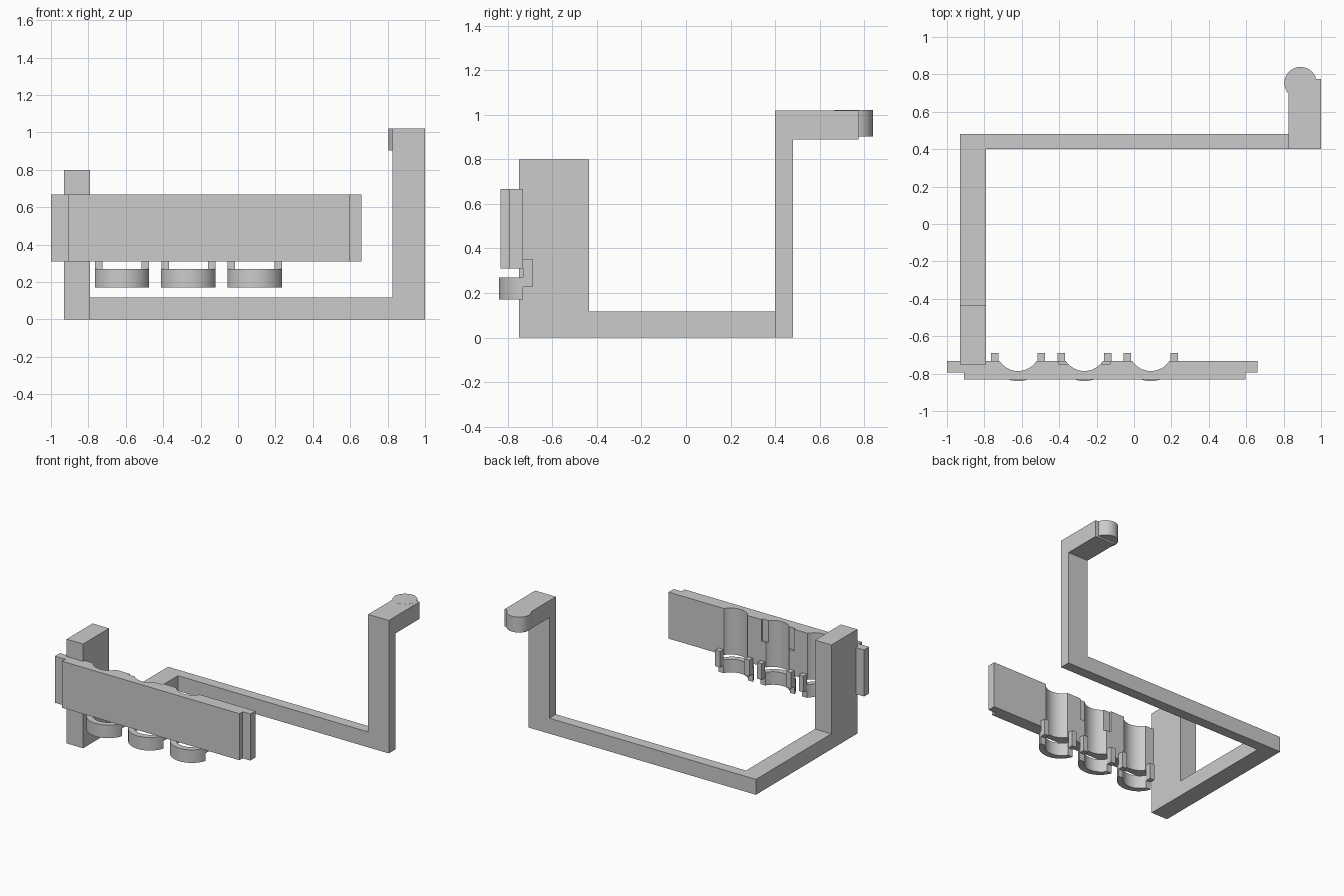
import bpy
import bmesh
from math import sqrt, atan2, cos, sin, pi, radians

default_cube = bpy.data.objects.get("Cube")
if default_cube:
    bpy.data.objects.remove(default_cube, do_unlink=True)

grey = bpy.data.materials.new("plain grey")
grey.use_nodes = True
grey.diffuse_color = (0.6, 0.6, 0.6, 1)
grey.node_tree.nodes["Principled BSDF"].inputs["Base Color"].default_value = (0.6, 0.6, 0.6, 1)


def prism(name, outline, z0, z1, smooth=False):
    """Extrude a plan outline from z0 up to z1."""
    bm = bmesh.new()
    base = bm.faces.new([bm.verts.new((x, y, z0)) for x, y in outline])
    top = bmesh.ops.extrude_face_region(bm, geom=[base])["geom"]
    verts = [v for v in top if isinstance(v, bmesh.types.BMVert)]
    bmesh.ops.translate(bm, verts=verts, vec=(0, 0, z1 - z0))
    bmesh.ops.recalc_face_normals(bm, faces=bm.faces)
    mesh = bpy.data.meshes.new(name)
    bm.to_mesh(mesh)
    bm.free()
    mesh.materials.append(grey)
    obj = bpy.data.objects.new(name, mesh)
    bpy.context.collection.objects.link(obj)
    if smooth:
        activate(obj)
        bpy.ops.object.shade_smooth_by_angle(angle=radians(30))
    return obj


def activate(obj):
    bpy.ops.object.select_all(action="DESELECT")
    obj.select_set(True)
    bpy.context.view_layer.objects.active = obj


def box(name, x0, x1, y0, y1, z0, z1):
    return prism(name, [(x0, y0), (x1, y0), (x1, y1), (x0, y1)], z0, z1)


def dip(cx, cy, r, y_end, steps=24):
    """Front-bulging arc from right to left, ending where it meets y_end."""
    a = atan2(y_end - cy, sqrt(r * r - (y_end - cy) ** 2))
    sweep = -pi - 2 * a
    return [(cx + r * cos(a + sweep * i / steps), cy + r * sin(a + sweep * i / steps))
            for i in range(steps + 1)]


# Bent frame
LEG0, LEG1 = -0.93, -0.79
box("front_post", LEG0, LEG1, -0.75, -0.435, 0, 0.8)
box("side_beam", LEG0, LEG1, -0.435, 0.4, 0, 0.118)
box("back_beam", LEG0, 0.825, 0.4, 0.48, 0, 0.118)
box("back_post", 0.825, 1, 0.4, 0.48, 0, 1.02)
box("top_arm", 0.825, 1, 0.48, 0.775, 0.89, 1.02)
knob = [(0.89 + 0.086 * cos(i * pi / 24), 0.754 + 0.086 * sin(i * pi / 24)) for i in range(48)]
prism("arm_knob", knob, 0.903, 1.021, smooth=True)

# Stepped rail with three scallops in its back face
BACK, STEP, FRONT = -0.732, -0.793, -0.832
centres = [-0.62, -0.265, 0.09]
outline = [(-1, BACK), (-1, STEP), (-0.91, STEP), (-0.91, FRONT),
           (0.595, FRONT), (0.595, STEP), (0.66, STEP), (0.66, BACK)]
for cx in reversed(centres):
    outline += dip(cx, -0.668, 0.118, BACK)
rail = prism("rail", outline, 0.31, 0.667, smooth=True)

# Shallow recesses beside the middle scallop
for side in (-1, 1):
    x0, x1 = sorted(centres[1] + side * d for d in (0.08, 0.138))
    cutter = box("recess_cutter", x0, x1, -0.748, -0.6, 0.5, 0.8)
    cutter.hide_render = True
    cut = rail.modifiers.new("recess", "BOOLEAN")
    cut.object = cutter
    cut.solver = "EXACT"
    activate(rail)
    bpy.ops.object.modifier_apply(modifier=cut.name)
    bpy.data.objects.remove(cutter, do_unlink=True)

# Half rings hung below the rail on small tabs
for cx, place in zip(centres, ("right", "middle", "left")):
    outer = dip(cx, -0.688, 0.152, BACK)
    inner = dip(cx, -0.676, 0.118, BACK)
    prism(place + "_half_ring", outer + inner[::-1], 0.17, 0.27, smooth=True)
    for side, label in ((-1, "right"), (1, "left")):
        x0, x1 = sorted(cx + side * d for d in (0.105, 0.145))
        box(f"{place}_ring_{label}_tab", x0, x1, BACK, -0.69, 0.228, 0.352)
